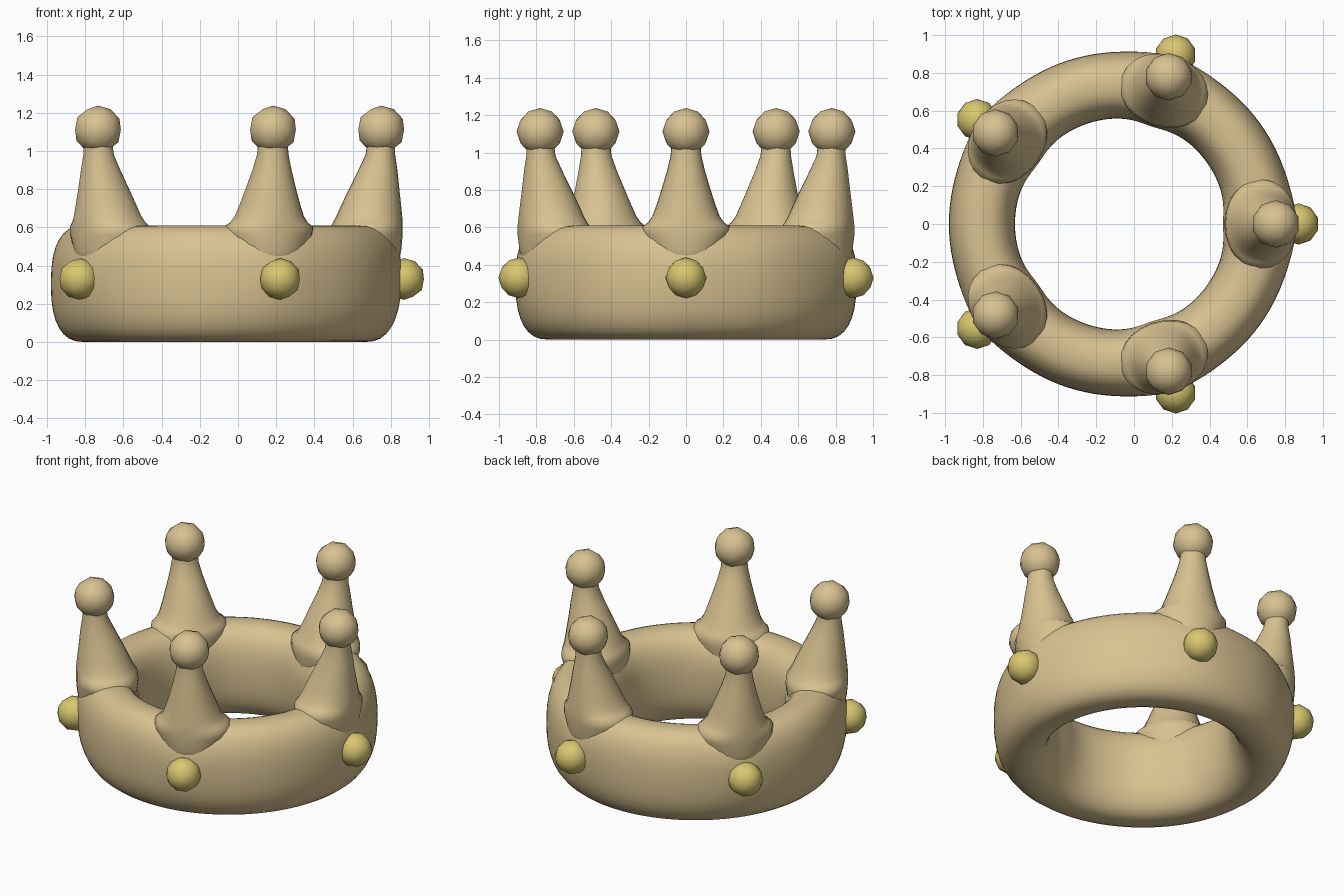
import bpy, bmesh, math
from mathutils import Matrix

if "Cube" in bpy.data.objects:
    bpy.data.objects.remove(bpy.data.objects["Cube"])

CX = -0.07                                  # crown centre on x
ANGLES = [math.radians(72 * i) for i in range(5)]


def material(name, rgb):
    m = bpy.data.materials.new(name)
    m.diffuse_color = (*rgb, 1)
    m.use_nodes = True
    m.node_tree.nodes["Principled BSDF"].inputs["Base Color"].default_value = m.diffuse_color
    return m


TAN = material("tan gold", (0.69, 0.54, 0.285))
YELLOW = material("yellow gem", (0.69, 0.57, 0.16))


def finish(bm, name, mat, matrix=Matrix()):
    bmesh.ops.recalc_face_normals(bm, faces=bm.faces)
    for f in bm.faces:
        f.smooth = True
    me = bpy.data.meshes.new(name)
    bm.to_mesh(me)
    bm.free()
    me.materials.append(mat)
    ob = bpy.data.objects.new(name, me)
    ob.matrix_world = matrix
    bpy.context.collection.objects.link(ob)
    return ob


def bridge(bm, a, b):
    n = len(a)
    for i in range(n):
        bm.faces.new((a[i], a[(i + 1) % n], b[(i + 1) % n], b[i]))


def superellipse(t, n):
    c, s = math.cos(t), math.sin(t)
    return (math.copysign(abs(c) ** (2 / n), c), math.copysign(abs(s) ** (2 / n), s))


# band: rounded cross-section swept round, swelling slightly at each spike
bm = bmesh.new()
rings = []
SEG, SEC = 120, 32
for i in range(SEG):
    a = 2 * math.pi * i / SEG
    d = min(abs((a - b + math.pi) % (2 * math.pi) - math.pi) for b in ANGLES)
    bump = math.exp(-(d / 0.22) ** 2)
    ring = []
    for j in range(SEC):
        u, v = superellipse(2 * math.pi * j / SEC, 2.5)
        z = 0.305 + 0.305 * v
        r = 0.735 + 0.175 * u + 0.022 * u * bump * min(1, z / 0.4)
        ring.append(bm.verts.new((r * math.cos(a), r * math.sin(a), z)))
    rings.append(ring)
for i in range(SEG):
    bridge(bm, rings[i], rings[(i + 1) % SEG])
finish(bm, "band", TAN, Matrix.Translation((CX, 0, 0)))

# spike sections: height, inner radius, outer radius, half width
SPIKE = [(0.35, 0.60, 0.90, 0.15), (0.48, 0.56, 0.925, 0.19),
         (0.56, 0.55, 0.932, 0.235), (0.605, 0.555, 0.932, 0.235),
         (0.625, 0.567, 0.932, 0.205), (0.66, 0.585, 0.93, 0.18),
         (0.72, 0.612, 0.924, 0.158), (0.80, 0.65, 0.915, 0.132),
         (0.90, 0.70, 0.905, 0.102), (0.98, 0.738, 0.893, 0.083),
         (1.03, 0.745, 0.893, 0.078), (1.08, 0.745, 0.893, 0.078)]

for k, a in enumerate(ANGLES):
    place = Matrix.Translation((CX, 0, 0)) @ Matrix.Rotation(a, 4, 'Z')

    # tapered spike
    bm = bmesh.new()
    prev = None
    for z, r0, r1, w in SPIKE:
        ring = []
        for j in range(24):
            u, v = superellipse(2 * math.pi * j / 24, 2.1)
            ring.append(bm.verts.new(((r0 + r1) / 2 + (r1 - r0) / 2 * u, w * v, z)))
        if prev:
            bridge(bm, prev, ring)
        else:
            bm.faces.new(ring)
        prev = ring
    bm.faces.new(prev)
    finish(bm, f"spike_{k + 1}", TAN, place)

    # ball on the tip
    bm = bmesh.new()
    bmesh.ops.create_icosphere(bm, subdivisions=2, radius=0.126)
    finish(bm, f"tip_ball_{k + 1}", TAN, place @ Matrix.Translation((0.82, 0, 1.112)))

    # round gem on the outside of the band
    bm = bmesh.new()
    bmesh.ops.create_icosphere(bm, subdivisions=2, radius=0.109)
    finish(bm, f"gem_{k + 1}", YELLOW, place @ Matrix.Translation((0.94, 0, 0.33)))
